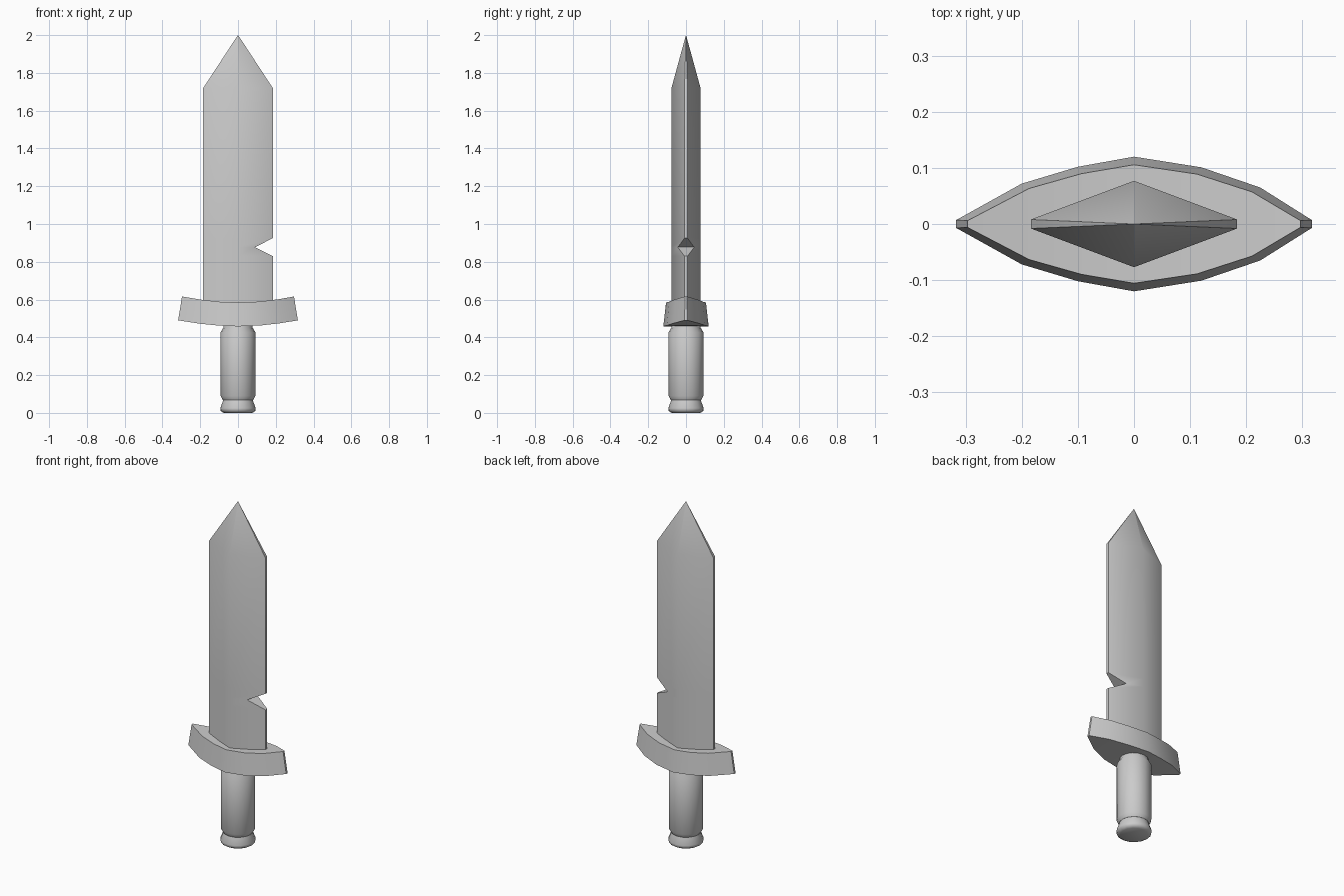
import bpy
import bmesh
import math

if "Cube" in bpy.data.objects:
    bpy.data.objects.remove(bpy.data.objects["Cube"], do_unlink=True)

steel = bpy.data.materials.new("light grey")
steel.use_nodes = True
grey = (0.6, 0.6, 0.6, 1)
steel.diffuse_color = grey
steel.node_tree.nodes["Principled BSDF"].inputs["Base Color"].default_value = grey


def loft(name, rings, angle):
    """Skin a list of equal-length rings, close both ends and smooth the result."""
    bm = bmesh.new()
    loops = [[bm.verts.new(p) for p in ring] for ring in rings]
    for a, b in zip(loops, loops[1:]):
        n = len(a)
        for i in range(n):
            j = (i + 1) % n
            bm.faces.new((a[i], a[j], b[j], b[i]))
    bm.faces.new(loops[0][::-1])
    bm.faces.new(loops[-1])
    bmesh.ops.remove_doubles(bm, verts=bm.verts, dist=0.0005)
    bmesh.ops.recalc_face_normals(bm, faces=bm.faces)
    mesh = bpy.data.meshes.new(name)
    bm.to_mesh(mesh)
    bm.free()
    mesh.materials.append(steel)
    obj = bpy.data.objects.new(name, mesh)
    bpy.context.collection.objects.link(obj)
    bpy.ops.object.select_all(action='DESELECT')
    bpy.context.view_layer.objects.active = obj
    obj.select_set(True)
    bpy.ops.object.shade_smooth_by_angle(angle=math.radians(angle))
    return obj


# Blade: flattened diamond section, with a notch in the left edge
HALF_W, RIDGE, EDGE = 0.184, 0.077, 0.008


def blade_ring(z, left, scale=1):
    def depth(x):
        return RIDGE + (EDGE - RIDGE) * x / HALF_W
    pts = [(0, -RIDGE), (left, -depth(left)), (left, depth(left)),
           (0, RIDGE), (-HALF_W, EDGE), (-HALF_W, -EDGE)]
    return [(x * scale, y * scale, z) for x, y in pts]


loft("blade", [blade_ring(0.54, HALF_W), blade_ring(0.83, HALF_W),
               blade_ring(0.877, 0.09), blade_ring(0.925, HALF_W),
               blade_ring(1.72, HALF_W), blade_ring(2.0, HALF_W, 0.004)], 42)

# Guard: upswept bar, stations are x, half depth, rise
stations = [(-0.317, 0.007, 0.032), (-0.2, 0.072, 0.014), (-0.1, 0.102, 0.004),
            (0, 0.12, 0), (0.12, 0.101, 0.005), (0.225, 0.065, 0.017),
            (0.317, 0.007, 0.032)]
guard = []
for x, d, rise in stations:
    low, high = 0.458 + rise, 0.584 + rise
    top_x, top_d = x * 0.935, d * 0.88
    guard.append([(x, -d, low), (x, d, low), (top_x, top_d, high), (top_x, -top_d, high)])
loft("guard", guard, 45)

# Grip and pommel: turned profiles of radius, height
SIDES = 16


def turned(name, profile):
    rings = []
    for r, z in profile:
        rings.append([(r * math.cos(2 * math.pi * i / SIDES),
                       r * math.sin(2 * math.pi * i / SIDES), z) for i in range(SIDES)])
    loft(name, rings, 60)


turned("grip", [(0.08, 0.068), (0.092, 0.09), (0.093, 0.425),
                (0.078, 0.45), (0.078, 0.5)])
turned("pommel", [(0.075, 0), (0.092, 0.01), (0.094, 0.025),
                  (0.081, 0.06), (0.078, 0.075)])
